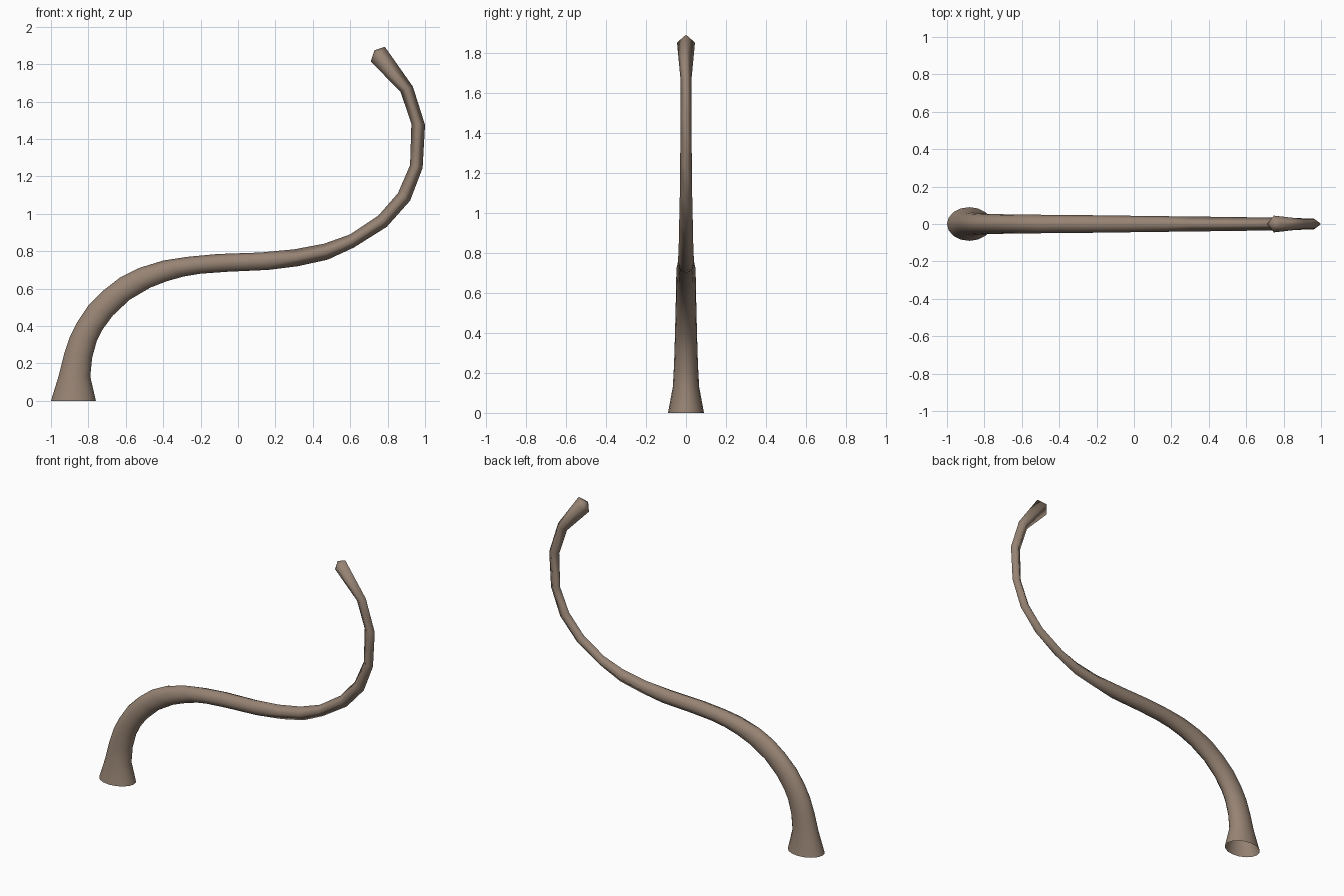
import bpy, bmesh, math
from mathutils import Vector

# Material
mat = bpy.data.materials.new("warm brown")
mat.diffuse_color = (0.31, 0.23, 0.175, 1)

# Cross-sections: outer edge (x, z), inner edge (x, z), half width in y
RINGS = [
    (-1.00, 0.00, -0.76, 0.00, .090), (-0.96, 0.13, -0.79, 0.13, .066),
    (-0.93, 0.25, -0.78, 0.23, .060), (-0.90, 0.34, -0.755, 0.32, .057),
    (-0.86, 0.42, -0.725, 0.38, .055), (-0.80, 0.51, -0.67, 0.455, .053),
    (-0.72, 0.59, -0.58, 0.54, .051), (-0.63, 0.66, -0.47, 0.605, .050),
    (-0.53, 0.71, -0.38, 0.64, .049), (-0.40, 0.75, -0.29, 0.665, .048),
    (-0.27, 0.77, -0.20, 0.68, .047), (-0.11, 0.785, -0.06, 0.69, .045),
    (0.12, 0.793, 0.16, 0.70, .042), (0.30, 0.81, 0.32, 0.72, .040),
    (0.46, 0.84, 0.48, 0.755, .038), (0.60, 0.89, 0.62, 0.82, .036),
    (0.75, 0.99, 0.795, 0.93, .034), (0.855, 1.11, 0.92, 1.07, .031),
    (0.92, 1.26, 0.987, 1.245, .029), (0.927, 1.48, 1.00, 1.475, .028),
    (0.87, 1.65, 0.935, 1.68, .027), (0.71, 1.815, 0.785, 1.893, .045),
]
SIDES = 16


def sides_at(i):
    # the stem loses sides as it thins out
    return 16 if i < 9 else 8 if i < 13 else 4


bm = bmesh.new()
rings = []
for i, (ox, oz, ix, iz, w) in enumerate(RINGS):
    outer, inner = Vector((ox, 0, oz)), Vector((ix, 0, iz))
    mid, half = (outer + inner) / 2, (outer - inner) / 2
    n = sides_at(i)
    vs = []
    for k in range(n):
        a = 2 * math.pi * k / n
        vs.append(bm.verts.new(mid + half * math.cos(a) + Vector((0, w * math.sin(a), 0))))
    # coarse rings repeat their vertices so every ring has SIDES entries
    rings.append([vs[int(k * n / SIDES + 0.5) % n] for k in range(SIDES)])

# Skin between rings, dropping collapsed corners
for a, b in zip(rings, rings[1:]):
    for k in range(SIDES):
        j = (k + 1) % SIDES
        corners = list(dict.fromkeys((a[k], a[j], b[j], b[k])))
        if len(corners) > 2:
            bm.faces.new(corners)

# Shallow pointed cap at the tip; the foot stays open
tip = bm.verts.new((0.73, 0, 1.875))
end = list(dict.fromkeys(rings[-1]))
for k, v in enumerate(end):
    bm.faces.new((v, end[(k + 1) % len(end)], tip))

bmesh.ops.recalc_face_normals(bm, faces=bm.faces)
for f in bm.faces:
    f.smooth = True

mesh = bpy.data.meshes.new("curved_stem")
bm.to_mesh(mesh)
bm.free()
mesh.materials.append(mat)
stem = bpy.data.objects.new("curved_stem", mesh)
bpy.context.collection.objects.link(stem)
